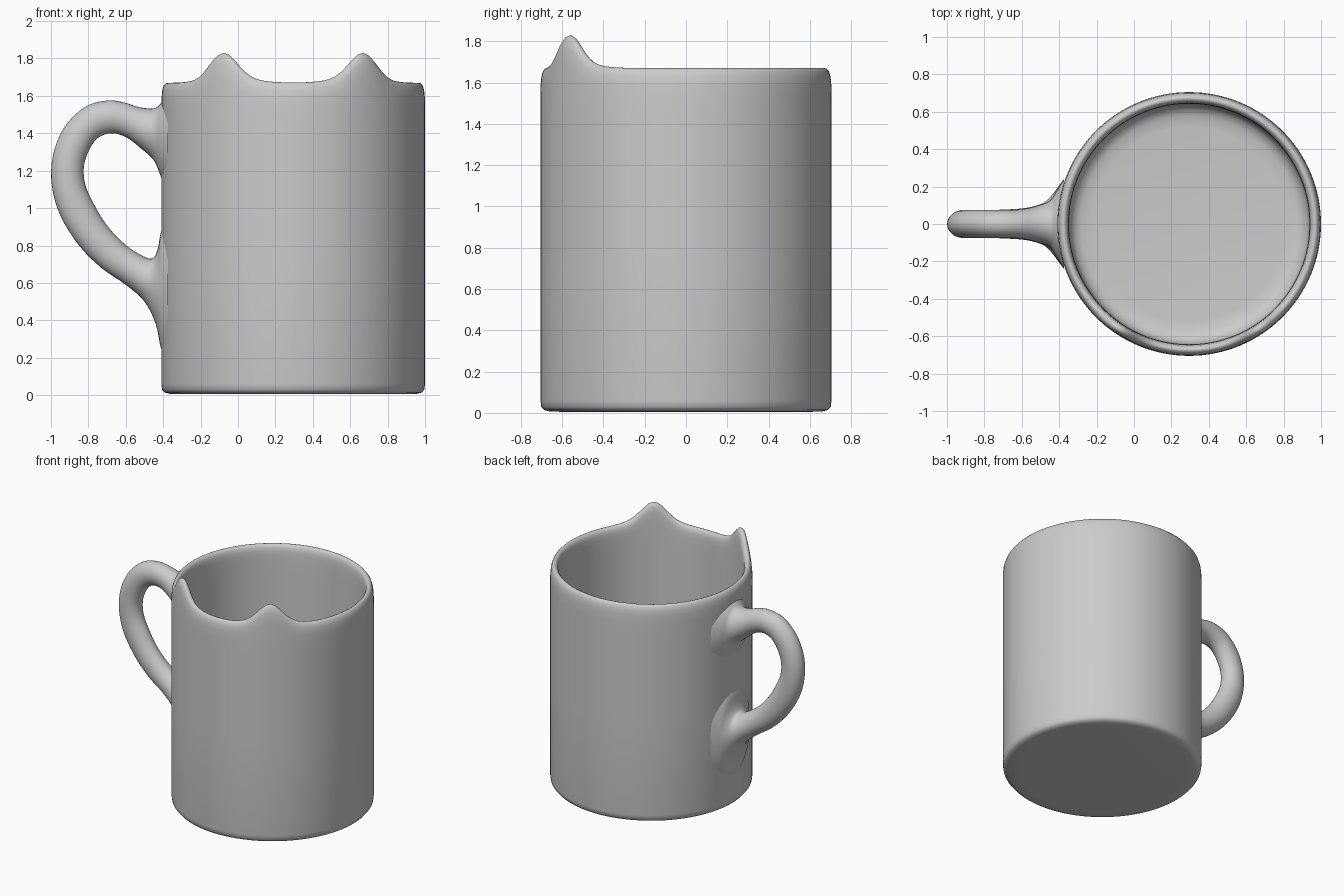
import bpy, bmesh
from math import sin, cos, pi, exp, radians
from mathutils import Vector

if "Cube" in bpy.data.objects:
    bpy.data.objects.remove(bpy.data.objects["Cube"])

CX = 0.295                      # axis of the cup
EAR_ANGLES = [radians(-90 - 33.5), radians(-90 + 33.5)]


def finish(bm, name):
    bmesh.ops.recalc_face_normals(bm, faces=bm.faces)
    mesh = bpy.data.meshes.new(name)
    bm.to_mesh(mesh)
    bm.free()
    obj = bpy.data.objects.new(name, mesh)
    bpy.context.collection.objects.link(obj)
    bpy.ops.object.select_all(action='DESELECT')
    obj.select_set(True)
    bpy.context.view_layer.objects.active = obj
    bpy.ops.object.shade_smooth_by_angle(angle=radians(50))
    return obj


def skin(rings, name):
    """Bridge a list of closed rings and cap both ends."""
    bm = bmesh.new()
    loops = [[bm.verts.new(p) for p in ring] for ring in rings]
    n = len(loops[0])
    for a, b in zip(loops, loops[1:]):
        for i in range(n):
            j = (i + 1) % n
            bm.faces.new((a[i], a[j], b[j], b[i]))
    bm.faces.new(loops[0])
    bm.faces.new(loops[-1])
    return finish(bm, name)


def ear_height(t):
    total = 0
    for a in EAR_ANGLES:
        d = (t - a + pi) % (2 * pi) - pi
        total += 0.125 * exp(-(d / 0.17) ** 2) + 0.035 * exp(-(d / 0.30) ** 2)
    return total


# Cup: lathed wall, rim lifted into two ears (radius, z, ear weight)
profile = [(0.60, 0.005, 0), (0.66, 0.007, 0), (0.688, 0.014, 0), (0.701, 0.03, 0),
           (0.705, 0.06, 0), (0.705, 0.8, 0), (0.705, 1.45, 0), (0.705, 1.53, 0.2),
           (0.704, 1.59, 0.65), (0.700, 1.63, 0.9), (0.692, 1.655, 1), (0.682, 1.667, 1),
           (0.672, 1.67, 1), (0.661, 1.665, 1), (0.651, 1.65, 1), (0.646, 1.625, 0.9),
           (0.644, 1.59, 0.65), (0.643, 1.53, 0.2), (0.643, 1.45, 0), (0.643, 0.8, 0),
           (0.643, 0.16, 0), (0.635, 0.115, 0), (0.615, 0.085, 0), (0.58, 0.068, 0),
           (0.52, 0.062, 0)]
SEG = 128
angles = [2 * pi * i / SEG for i in range(SEG)]
skin([[(CX + r * cos(t), r * sin(t), z + w * ear_height(t)) for t in angles]
      for r, z, w in profile], "cup")

# Handle: outer edge x, z, inner edge x, z, half width in y
stations = [Vector(s) for s in [
    (-.375, 1.60, -.375, 1.10, .24), (-.413, 1.56, -.413, 1.17, .18),
    (-.45, 1.533, -.45, 1.255, .125), (-.53, 1.54, -.52, 1.32, .095),
    (-.61, 1.565, -.60, 1.38, .078), (-.70, 1.575, -.68, 1.40, .075),
    (-.82, 1.54, -.755, 1.37, .075), (-.93, 1.43, -.805, 1.29, .075),
    (-.99, 1.28, -.825, 1.21, .075), (-.995, 1.12, -.815, 1.12, .075),
    (-.95, .96, -.775, 1.03, .075), (-.85, .80, -.71, .92, .075),
    (-.73, .68, -.62, .82, .078), (-.60, .59, -.53, .755, .088),
    (-.50, .50, -.46, .73, .115), (-.44, .38, -.43, .78, .16),
    (-.412, .25, -.412, .87, .19), (-.375, .18, -.375, .95, .24)]]


def smooth_path(pts, steps):
    """Catmull-Rom interpolation through the stations."""
    ext = [pts[0]] + pts + [pts[-1]]
    out = []
    for a, b, c, d in zip(ext, ext[1:], ext[2:], ext[3:]):
        for k in range(steps):
            t = k / steps
            out.append(0.5 * (2 * b + (c - a) * t + (2 * a - 5 * b + 4 * c - d) * t * t
                              + (3 * b - a - 3 * c + d) * t ** 3))
    return out + [pts[-1]]


rings = []
for ox, oz, ix, iz, hy in smooth_path(stations, 4):
    mid = Vector(((ox + ix) / 2, 0, (oz + iz) / 2))
    half = Vector(((ox - ix) / 2, 0, (oz - iz) / 2))
    rings.append([mid + half * cos(2 * pi * k / 32) + Vector((0, hy * sin(2 * pi * k / 32), 0))
                  for k in range(32)])
skin(rings, "handle")
